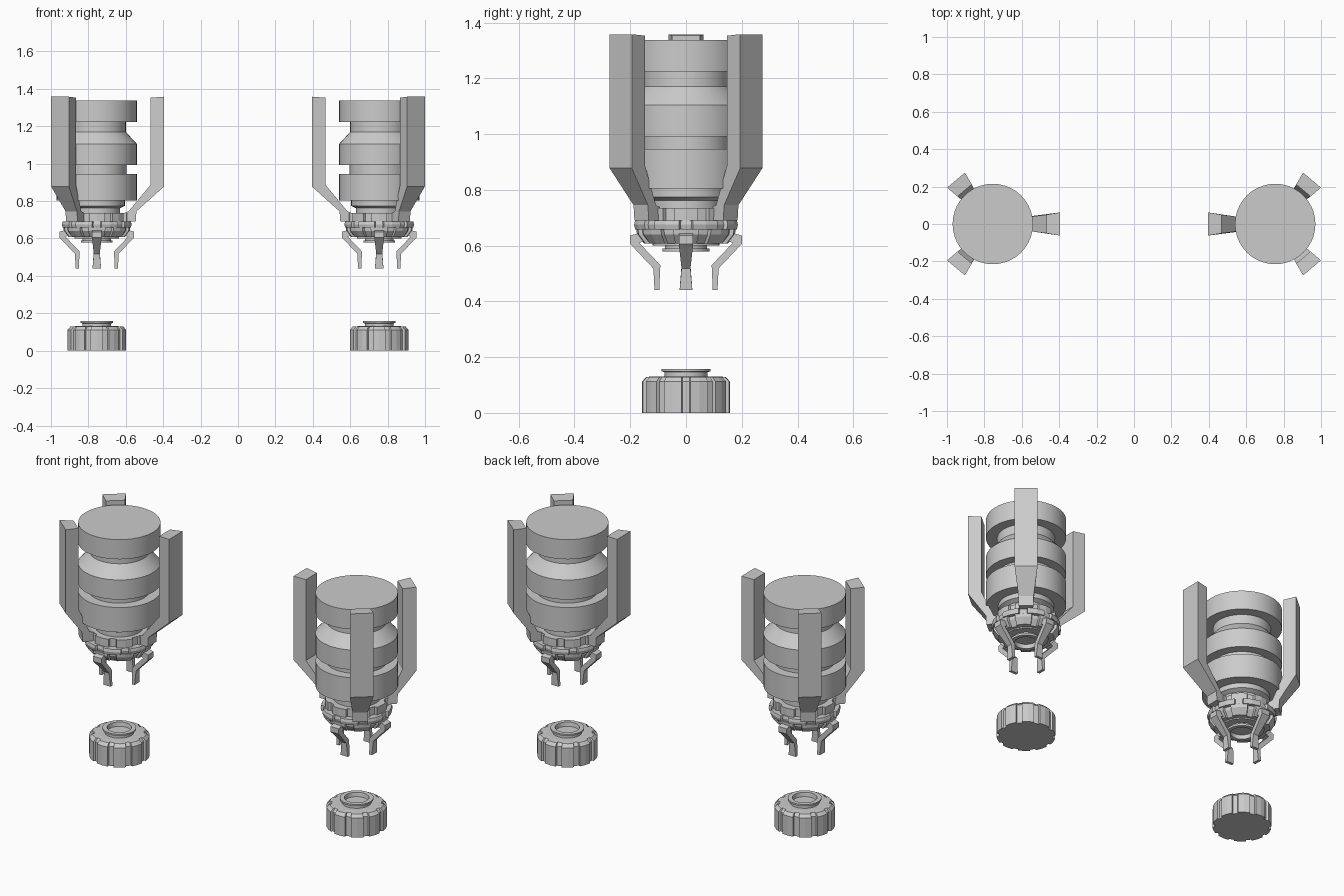
import bpy, bmesh, math

if "Cube" in bpy.data.objects:
    bpy.data.objects.remove(bpy.data.objects["Cube"])

CX = 0.755  # distance of each unit from the centre line


def build(name, verts, faces, side, smooth=False):
    """Make a mesh in unit-local coordinates, mirrored to the given side."""
    bm = bmesh.new()
    vs = [bm.verts.new((side * (x - CX), y, z)) for x, y, z in verts]
    for f in faces:
        bm.faces.new([vs[i] for i in f])
    bmesh.ops.recalc_face_normals(bm, faces=bm.faces)
    me = bpy.data.meshes.new(name)
    bm.to_mesh(me)
    bm.free()
    ob = bpy.data.objects.new(name, me)
    bpy.context.collection.objects.link(ob)
    if smooth:
        bpy.ops.object.select_all(action='DESELECT')
        ob.select_set(True)
        bpy.context.view_layer.objects.active = ob
        bpy.ops.object.shade_smooth_by_angle(angle=math.radians(30))
    return ob


def loft(name, rings, side, smooth=False):
    """Skin a stack of equal-length rings and cap both ends."""
    n = len(rings[0])
    verts = [v for r in rings for v in r]
    faces = [(k * n + i, k * n + (i + 1) % n, (k + 1) * n + (i + 1) % n, (k + 1) * n + i)
             for k in range(len(rings) - 1) for i in range(n)]
    faces += [tuple(range(n)), tuple(range((len(rings) - 1) * n, len(rings) * n))]
    return build(name, verts, faces, side, smooth)


def lathe(name, profile, side, n=40):
    rings = [[(r * math.cos(2 * math.pi * i / n), r * math.sin(2 * math.pi * i / n), z)
              for i in range(n)] for r, z in profile]
    return loft(name, rings, side, True)


def gear(name, profile, side, teeth, first, depth):
    """Toothed ring: teeth cover two thirds of the pitch, grooves one third."""
    pitch = 360 / teeth
    rings = []
    for r, z in profile:
        ring = []
        for t in range(teeth):
            mid = first + t * pitch
            for off, rr in ((-.36, r - depth), (-.33, r), (0, r), (.33, r), (.36, r - depth)):
                a = math.radians(mid + off * pitch)
                ring.append((rr * math.cos(a), rr * math.sin(a), z))
        rings.append(ring)
    return loft(name, rings, side)


def radial_bar(name, profile, angle, side):
    """Side profile of (radius, z, half width) points, turned around the unit axis."""
    a = math.radians(angle)
    c, s = math.cos(a), math.sin(a)
    rings = [[(r * c - k * w * s, r * s + k * w * c, z) for r, z, w in profile]
             for k in (-1, 1)]
    return loft(name, rings, side)


def arm_profile(out):
    inn = out - .072
    return [(out, 1.358, .062), (out, .878, .062), (.212, .745, .04), (.208, .69, .04),
            (.15, .69, .035), (.15, .738, .035), (.17, .745, .035),
            (inn, .888, .05), (inn, 1.353, .05)]


CLAW = [(.15, .645, .026), (.168, .645, .026), (.2, .636, .026), (.2, .606, .026),
        (.117, .518, .016), (.113, .44, .023), (.096, .44, .023),
        (.092, .53, .016), (.168, .61, .024), (.15, .615, .024)]

for side, tag in ((1, "left"), (-1, "right")):
    # stepped canister body
    lathe(f"{tag}_body", [(.215, 1.337), (.215, 1.224), (.155, 1.224), (.155, 1.17),
                          (.215, 1.105), (.215, .992), (.16, .992), (.16, .946),
                          (.215, .946), (.215, .804), (.15, .804), (.15, .775),
                          (.125, .762), (.125, .72)], side)

    # toothed collar rings
    gear(f"{tag}_collar_upper", [(.165, .735), (.165, .688)], side, 8, 0, .015)
    gear(f"{tag}_collar_middle", [(.184, .69), (.188, .675), (.184, .658)], side, 8, 22.5, .014)
    gear(f"{tag}_collar_lower", [(.178, .66), (.176, .64), (.15, .607)], side, 8, 0, .015)

    # nozzle lip with recess
    lathe(f"{tag}_nozzle", [(.12, .62), (.12, .6), (.076, .6), (.076, .59), (.085, .59),
                            (.085, .578), (.062, .578), (.062, .604)], side)

    # three long arms
    for label, ang, out in (("inner", 0, .36), ("front", -130, .306), ("back", 130, .306)):
        radial_bar(f"{tag}_{label}_arm", arm_profile(out), ang, side)

    # four claws
    for i in range(4):
        radial_bar(f"{tag}_claw_{i + 1}", CLAW, i * 90, side)

    # separate base cap with grooved rim and socket
    gear(f"{tag}_cap", [(.158, 0), (.158, .112), (.142, .129), (.115, .131)], side, 10, 90, .012)
    lathe(f"{tag}_cap_socket", [(.077, .12), (.077, .146), (.088, .149), (.088, .158),
                                (.064, .158), (.06, .135)], side)
